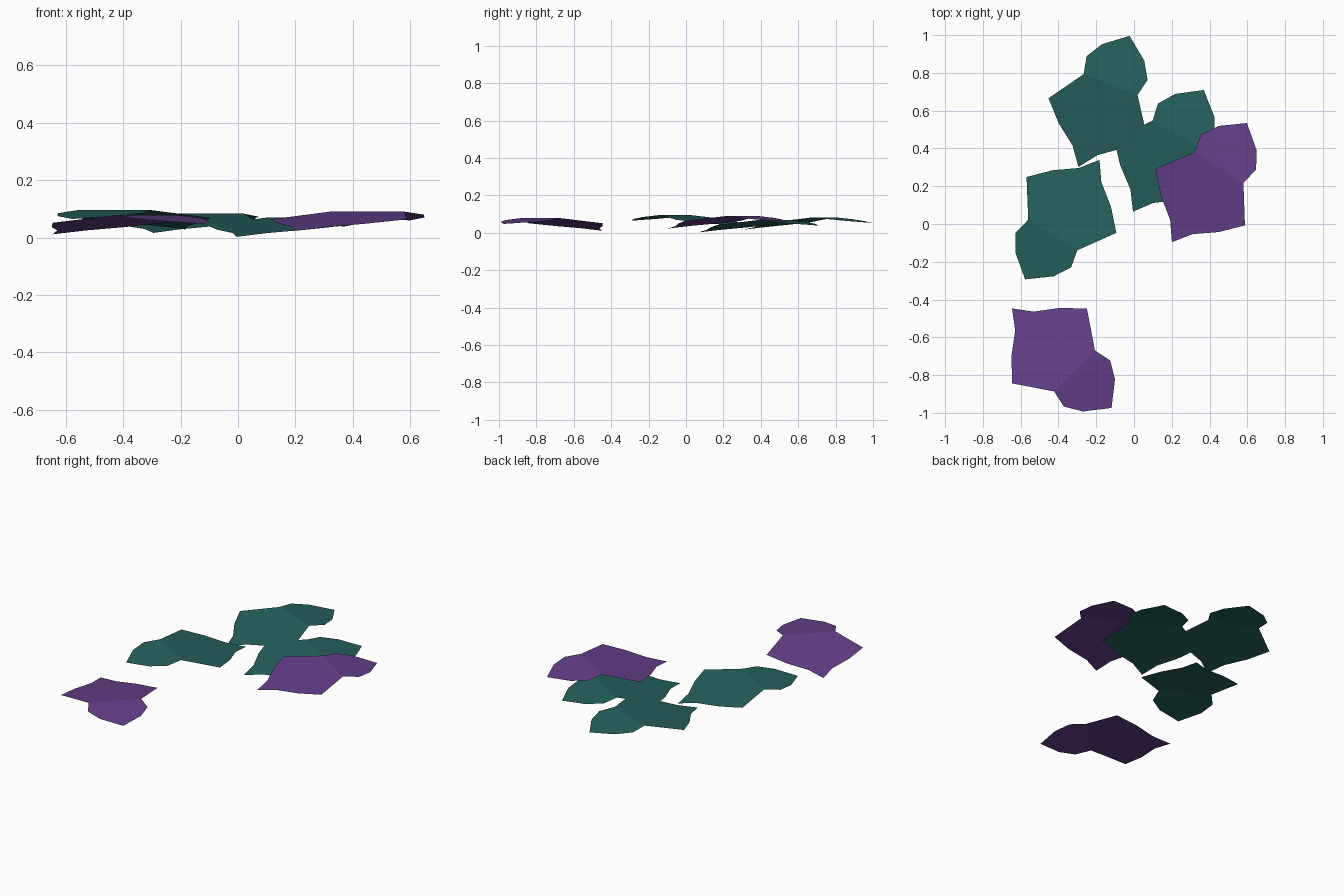
import bpy, math

cube = bpy.data.objects.get("Cube")
if cube:
    bpy.data.objects.remove(cube)


def make_material(name, colour):
    mat = bpy.data.materials.new(name)
    mat.use_nodes = True
    mat.diffuse_color = colour
    bsdf = mat.node_tree.nodes["Principled BSDF"]
    bsdf.inputs["Base Color"].default_value = colour
    bsdf.inputs["Roughness"].default_value = 0.9
    return mat


purple = make_material("purple", (0.127, 0.051, 0.25, 1))
teal = make_material("teal", (0.019, 0.118, 0.109, 1))

# Half outlines (along the axis, sideways); the fold sits at axis = 0
NECK = 0.153
BODY_HALF = [(-0.187, 0.28), (-0.29, 0.182), (-0.374, 0.07)]
BODY_TIP = (-0.468, 0)
HEAD_HALF = [(0.094, 0.173), (0.183, 0.12)]
HEAD_TIP = (0.277, 0)


def droop(a):
    """Both lobes slope down from the fold."""
    return 0.143 * a if a < 0 else -0.11 * a


def make_leaf_mesh(name, mat):
    right = [(a, -s) for a, s in BODY_HALF]
    body = BODY_HALF + [BODY_TIP] + right[::-1]
    head = [(a, -s) for a, s in HEAD_HALF] + [HEAD_TIP] + HEAD_HALF[::-1]
    outline = [(0, NECK)] + body + [(0, -NECK)] + head
    fold = len(body) + 1
    faces = [list(range(fold + 1)), [0] + list(range(fold, len(outline)))]
    # the second face runs round the head and closes along the fold
    mesh = bpy.data.meshes.new(name)
    mesh.from_pydata([(a, s, droop(a)) for a, s in outline], [], faces)
    mesh.materials.append(mat)
    mesh.update()
    return mesh


purple_mesh = make_leaf_mesh("purple_leaf", purple)
teal_mesh = make_leaf_mesh("teal_leaf", teal)

# Placement of each folded leaf: name, mesh, fold centre, heading in degrees
LEAVES = [
    ("front_purple_leaf", purple_mesh, (-0.315, -0.778, 0.078), -45),
    ("left_purple_leaf", purple_mesh, (0.45, 0.30, 0.09), 57.8),
    ("right_teal_leaf", teal_mesh, (-0.43, -0.058, 0.095), -121.9),
    ("back_teal_leaf", teal_mesh, (-0.124, 0.738, 0.083), 68.7),
    ("middle_teal_leaf", teal_mesh, (0.23, 0.47, 0.069), 59.8),
]
for name, mesh, place, heading in LEAVES:
    leaf = bpy.data.objects.new(name, mesh)
    leaf.location = place
    leaf.rotation_euler.z = math.radians(heading)
    bpy.context.collection.objects.link(leaf)
